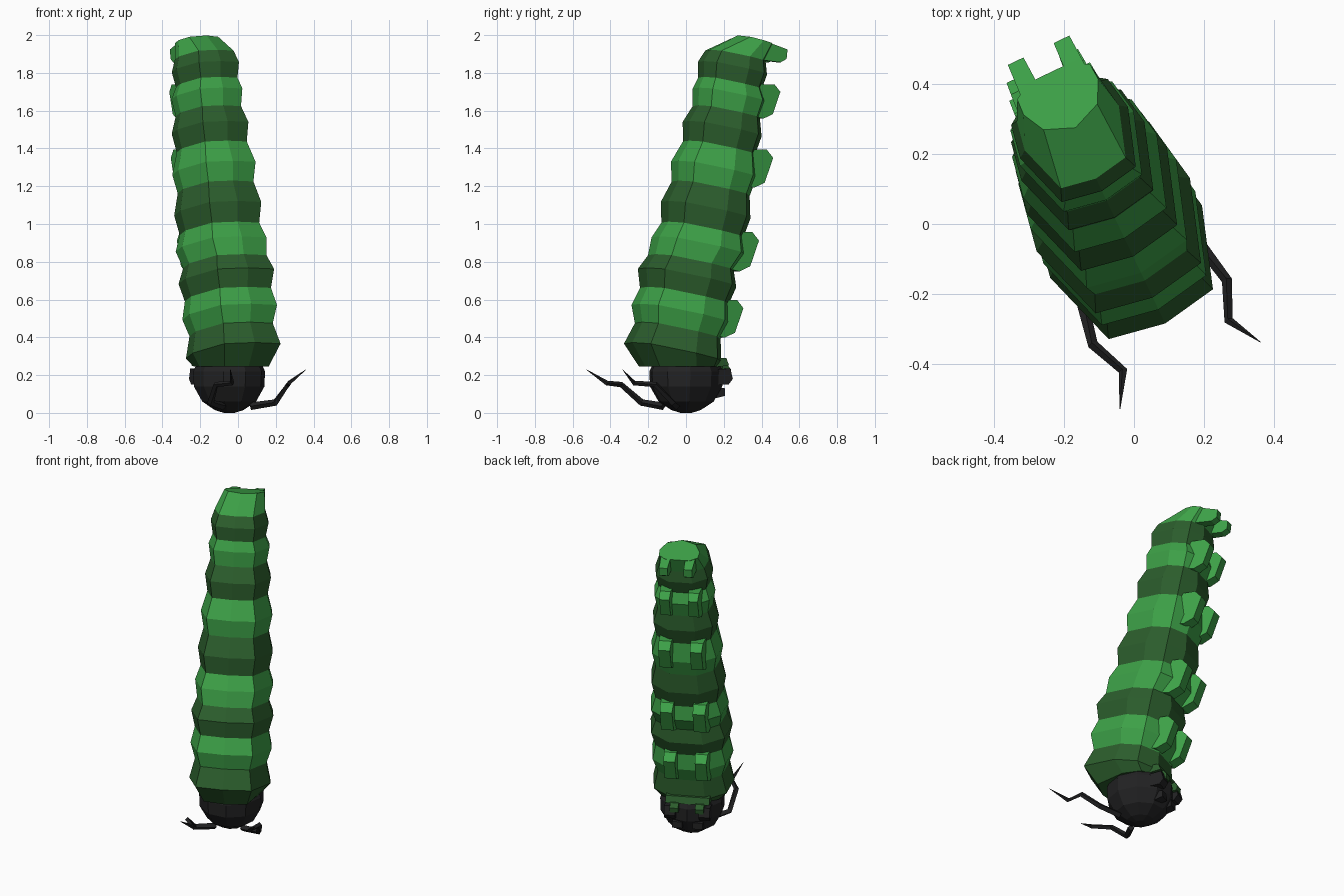
import bpy, bmesh
from math import cos, sin, pi
from mathutils import Matrix, Vector

cube = bpy.data.objects.get("Cube")
if cube:
    bpy.data.objects.remove(cube, do_unlink=True)


def material(name, color):
    m = bpy.data.materials.new(name)
    m.use_nodes = True
    m.diffuse_color = (*color, 1)
    m.node_tree.nodes["Principled BSDF"].inputs["Base Color"].default_value = (*color, 1)
    return m


LIGHT = material("leaf green", (0.047, 0.36, 0.064))
DARK = material("forest green", (0.025, 0.112, 0.026))
BLACK = material("soot black", (0.016, 0.016, 0.017))

# Frames: x across the body, y toward the belly, z along the body
LEAN = 0.215
side = Vector((0.9, 0.43, 0)).normalized()
belly = Vector((-side.y, side.x, 0))
origin = Vector((-0.036, -0.022, 0))


def frame(axis, start):
    axis = axis.normalized()
    cols = Matrix((side, axis.cross(side), axis)).transposed().to_4x4()
    return Matrix.Translation(start) @ cols


UP = Vector((0, 0, 1))
UPRIGHT = frame(UP, origin)
LEANING = frame(UP + LEAN * belly, origin + 0.3 * UP)
TAIL = LEANING @ Matrix.Translation((0.01, 0, 0))


def along(z):
    return (z - 0.3) * (1 + LEAN ** 2) ** 0.5


def loft(name, rings, matrix, mats, rule=lambda band: 0):
    """Join rings of points into a closed skin, coloured band by band."""
    bm = bmesh.new()
    loops = [[bm.verts.new(p) for p in ring] for ring in rings]
    n = len(loops[0])
    for band, (a, b) in enumerate(zip(loops, loops[1:])):
        for i in range(n):
            j = (i + 1) % n
            bm.faces.new((a[i], a[j], b[j], b[i])).material_index = rule(band)
    bm.faces.new(loops[0])
    bm.faces.new(loops[-1]).material_index = rule(len(loops) - 2)
    bmesh.ops.recalc_face_normals(bm, faces=bm.faces[:])
    mesh = bpy.data.meshes.new(name)
    bm.to_mesh(mesh)
    bm.free()
    for m in mats:
        mesh.materials.append(m)
    obj = bpy.data.objects.new(name, mesh)
    obj.matrix_world = matrix
    bpy.context.collection.objects.link(obj)
    return obj


def mirrored(half):
    """Complete a half outline that starts on the centre line."""
    return half + [(-x, y) for x, y in reversed(half) if x]


def slab(name, outline, inner, outer, matrix, mat, taper=0.0):
    """Mirrored pair of prisms, outlined in the belly/length plane."""
    reach = max(y for y, z in outline)
    for sign, label in ((1, "left_"), (-1, "right_")):
        rings = [[(sign * (x + t * taper * y / reach), y, z) for y, z in outline]
                 for x, t in ((inner, 1), (outer, -1))]
        loft(label + name, rings, matrix, [mat])


# Segmented body: narrow and wide rings alternate, with a slight bow
SECTION = mirrored([(0, -0.285), (0.165, -0.255), (0.24, -0.02), (0.215, 0.12), (0.1, 0.2)])
STATIONS = [(0.25, 0.78), (0.31, 1), (0.425, 0.88), (0.515, 1), (0.61, 0.91),
            (0.705, 1.01), (0.785, 0.88), (0.88, 0.96), (0.965, 0.84),
            (1.07, 0.92), (1.185, 0.8), (1.285, 0.88), (1.4, 0.74),
            (1.5, 0.81), (1.59, 0.69), (1.68, 0.75), (1.74, 0.65),
            (1.82, 0.71), (1.885, 0.62)]
rings = []
for i, (z, k) in enumerate(STATIONS):
    level = LEAN if i == 0 else 0  # the neck ring lies level
    bow = 0.025 if i == 0 else -0.014 if z < 0.8 else 0.013 if z < 1.7 else 0
    rings.append([(x * k, y * k + bow, along(z) + level * y * k) for x, y in SECTION])
loft("body", rings, LEANING, [DARK, LIGHT], lambda band: band // 2 % 2)

# Tail cap
rim = mirrored([(0, -0.04), (0.085, -0.005), (0.118, 0.06), (0.115, 0.11), (0.07, 0.14)])
top = [(x + 0.01, y, along(1.99) - 0.08 * max(y, 0)) for x, y in rim]
loft("tail_cap", [rings[-1], top], LEANING, [LIGHT])

# Tail prongs
h = along(1.94)
slab("tail_prong", [(0.05, h + 0.045), (0.14, h + 0.038), (0.215, h + 0.03),
                    (0.22, h - 0.02), (0.19, h - 0.045), (0.05, h - 0.06)],
     0.038, 0.107, TAIL, LIGHT, 0.01)

# Stubby feet on each light segment
FOOT = [(0.05, 0.13), (0.225, 0.165), (0.28, 0.125), (0.255, -0.035),
        (0.19, -0.08), (0.05, -0.08)]
for n, (z, k) in enumerate([(0.5, 0.86), (0.855, 0.9), (1.295, 0.87), (1.65, 0.78)]):
    slab("foot_%d" % (n + 1), [(y * k, along(z) + d * k) for y, d in FOOT],
         0.05 * k, 0.165 * k, LEANING, LIGHT, 0.016)

# Head: faceted dome
dome = [(0.285, 0.17), (0.22, 0.2), (0.14, 0.197), (0.06, 0.15), (0.015, 0.08), (0, 0.03)]
turns = [2 * pi * (i + 0.5) / 10 for i in range(10)]
loft("head", [[(0.95 * r * cos(a), 0.025 + r * sin(a), z) for a in turns] for z, r in dome],
     UPRIGHT, [BLACK])

# Jaws, collar and small front legs
slab("jaw", [(0.14, 0.23), (0.22, 0.235), (0.235, 0.18), (0.21, 0.15), (0.14, 0.15)],
     0.07, 0.135, UPRIGHT, BLACK)
slab("lower_jaw", [(0.12, 0.14), (0.21, 0.13), (0.21, 0.09), (0.12, 0.07)],
     0.03, 0.09, UPRIGHT, BLACK)
slab("collar", [(0.1, 0.29), (0.2, 0.29), (0.215, 0.25), (0.1, 0.24)],
     0, 0.13, UPRIGHT, DARK)
slab("front_leg", [(0.19, 0.26), (0.22, 0.255), (0.24, 0.23), (0.235, 0.2), (0.19, 0.2)],
     0.05, 0.1, UPRIGHT, DARK)

# Jointed antennae
PATH = [(0.08, -0.07, 0.035), (0.19, -0.145, 0.055), (0.212, -0.255, 0.15),
        (0.167, -0.36, 0.158), (0.222, -0.455, 0.23)]
RADII = [0.02, 0.018, 0.015, 0.013, 0.001]
for sign, label in ((1, "left"), (-1, "right")):
    pts = [Vector((sign * x, y, z)) for x, y, z in PATH]
    rings = []
    for i, (p, r) in enumerate(zip(pts, RADII)):
        t = (pts[min(i + 1, 4)] - pts[max(i - 1, 0)]).normalized()
        u = t.cross(UP).normalized()
        v = u.cross(t)
        rings.append([p + r * d for d in (u, v, -u, -v)])
    loft(label + "_antenna", rings, UPRIGHT, [BLACK])
